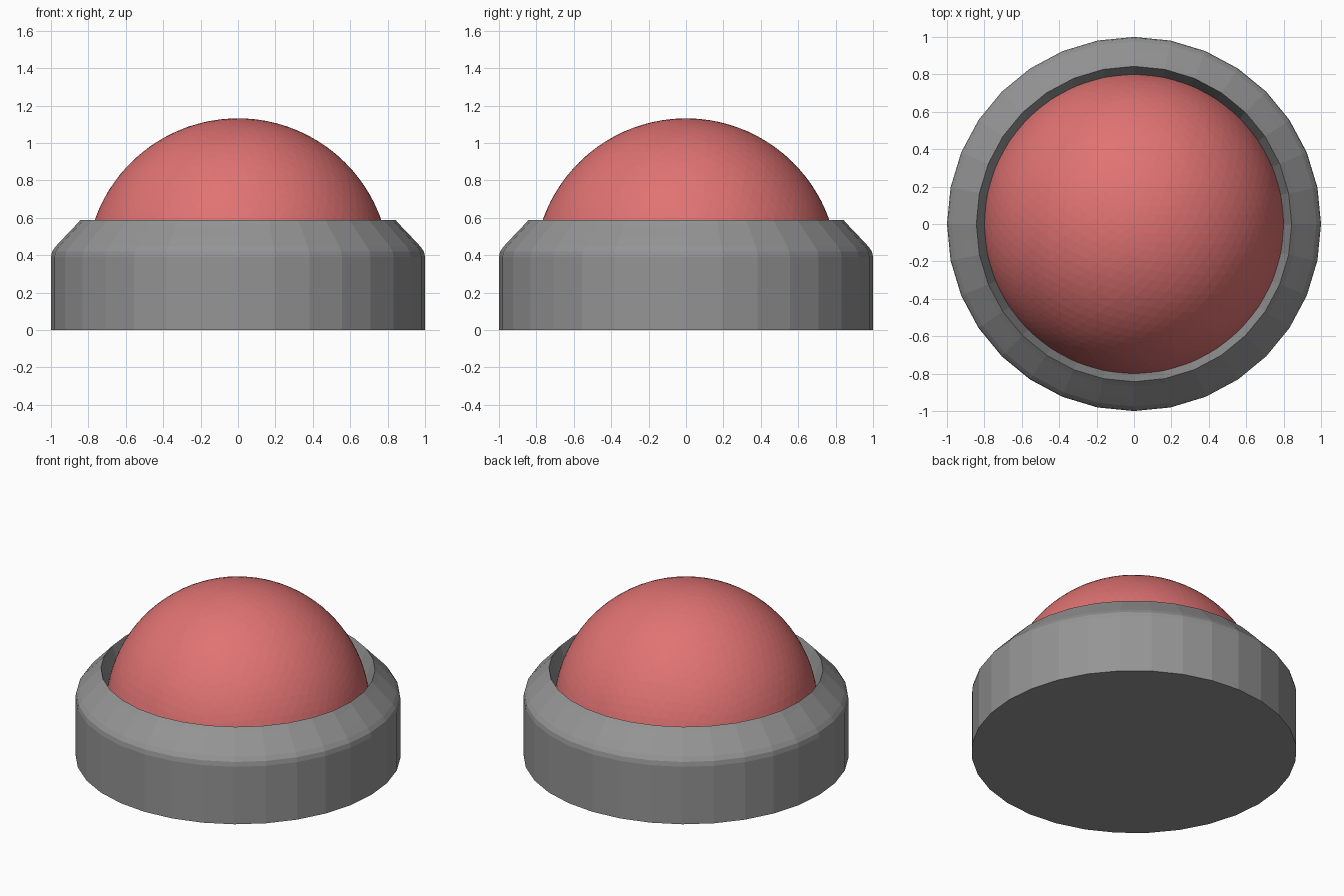
import bpy, bmesh, math
from mathutils import Vector

if "Cube" in bpy.data.objects:
    bpy.data.objects.remove(bpy.data.objects["Cube"])


def material(name, rgb):
    m = bpy.data.materials.new(name)
    m.diffuse_color = (*rgb, 1)
    m.use_nodes = True
    m.node_tree.nodes["Principled BSDF"].inputs["Base Color"].default_value = m.diffuse_color
    return m


def make_object(name, bm, mat):
    bmesh.ops.recalc_face_normals(bm, faces=bm.faces)
    mesh = bpy.data.meshes.new(name)
    bm.to_mesh(mesh)
    bm.free()
    mesh.materials.append(mat)
    ob = bpy.data.objects.new(name, mesh)
    bpy.context.collection.objects.link(ob)
    return ob


def lathe(name, profile, sides, mat):
    """Closed solid of revolution; first and last rings are capped."""
    bm = bmesh.new()
    rings = []
    for r, z in profile:
        rings.append([bm.verts.new((r * math.cos(2 * math.pi * i / sides),
                                    r * math.sin(2 * math.pi * i / sides), z))
                      for i in range(sides)])
    for a, b in zip(rings, rings[1:]):
        for i in range(sides):
            j = (i + 1) % sides
            bm.faces.new((a[i], a[j], b[j], b[i]))
    bm.faces.new(rings[0])
    bm.faces.new(rings[-1])
    return make_object(name, bm, mat)


grey = material("mid grey", (0.30, 0.30, 0.30))
red = material("soft red", (0.75, 0.17, 0.17))

# Housing: round base with bevelled shoulder and recessed socket
lathe("base", [(1.0, 0.0), (1.0, 0.39), (0.994, 0.42), (0.975, 0.447),
               (0.93, 0.495), (0.868, 0.56), (0.843, 0.588),
               (0.80, 0.46), (0.78, 0.40)], 32, grey)

# Dome: fine faceted ball, cut flat inside the socket
R, ZC = 0.812, 0.32
bm = bmesh.new()
bmesh.ops.create_icosphere(bm, subdivisions=5, radius=R)
bmesh.ops.translate(bm, verts=bm.verts, vec=Vector((0, 0, ZC)))
bmesh.ops.bisect_plane(bm, geom=bm.verts[:] + bm.edges[:] + bm.faces[:],
                       plane_co=(0, 0, 0.405), plane_no=(0, 0, 1),
                       clear_inner=True)
make_object("dome", bm, red)
